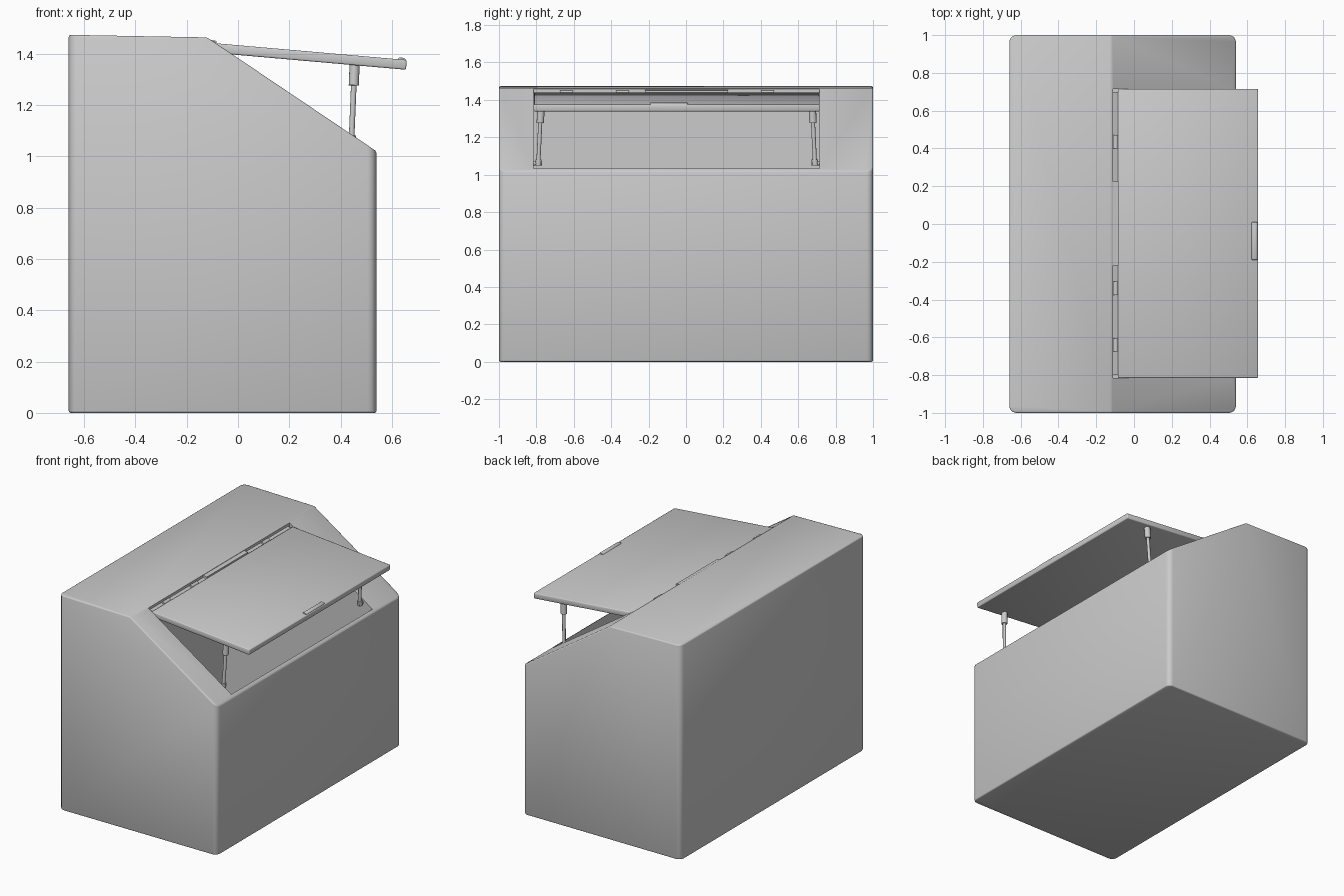
import bpy, bmesh, math
from mathutils import Vector

cube = bpy.data.objects.get("Cube")
if cube:
    bpy.data.objects.remove(cube, do_unlink=True)

grey = bpy.data.materials.new("plain grey")
grey.use_nodes = True
GREY = (0.6, 0.6, 0.6, 1)
grey.diffuse_color = GREY
grey.node_tree.nodes["Principled BSDF"].inputs["Base Color"].default_value = GREY


def finish(name, bm, angle=50):
    """Turn a bmesh into a smooth-shaded grey object."""
    bmesh.ops.recalc_face_normals(bm, faces=bm.faces)
    mesh = bpy.data.meshes.new(name)
    bm.to_mesh(mesh)
    bm.free()
    obj = bpy.data.objects.new(name, mesh)
    bpy.context.collection.objects.link(obj)
    mesh.materials.append(grey)
    smooth(obj, angle)
    return obj


def select(obj):
    bpy.ops.object.select_all(action='DESELECT')
    obj.select_set(True)
    bpy.context.view_layer.objects.active = obj


def smooth(obj, angle):
    select(obj)
    bpy.ops.object.shade_smooth_by_angle(angle=math.radians(angle))


def prism(profile, y0, y1):
    """Extrude an x-z profile along y."""
    bm = bmesh.new()
    face = bm.faces.new([bm.verts.new((x, y0, z)) for x, z in profile])
    moved = bmesh.ops.extrude_face_region(bm, geom=[face])["geom"]
    verts = [v for v in moved if isinstance(v, bmesh.types.BMVert)]
    bmesh.ops.translate(bm, verts=verts, vec=(0, y1 - y0, 0))
    bmesh.ops.recalc_face_normals(bm, faces=bm.faces)
    return bm


def bevel(bm, width, segments, rule=lambda e: True):
    edges = [e for e in bm.edges if rule(e)]
    bmesh.ops.bevel(bm, geom=edges, offset=width, segments=segments,
                    profile=0.5, affect='EDGES', clamp_overlap=True)


def rod(name, a, b, radius, sides=12):
    """Cylinder between two points."""
    a, b = Vector(a), Vector(b)
    bm = bmesh.new()
    bmesh.ops.create_cone(bm, cap_ends=True, segments=sides, radius1=radius,
                          radius2=radius, depth=(b - a).length)
    turn = (b - a).to_track_quat('Z', 'Y').to_matrix()
    bmesh.ops.rotate(bm, verts=bm.verts, matrix=turn, cent=(0, 0, 0))
    bmesh.ops.translate(bm, verts=bm.verts, vec=(a + b) / 2)
    return finish(name, bm)


def vertical(e):
    d = e.verts[0].co - e.verts[1].co
    return abs(d.z) > 0.9 * d.length


# Body with a sloping front and rounded upright corners
bm = prism([(-0.66, 0), (0.54, 0), (0.54, 1.02), (-0.12, 1.464), (-0.66, 1.474)], -1, 1)
bevel(bm, 0.035, 3, vertical)
bevel(bm, 0.008, 2, lambda e: len(e.link_faces) == 2 and e.calc_face_angle() > 0.5)
body = finish("body", bm)

# Hollow inside, open through the slope
bm = prism([(-0.61, 0.05), (0.52, 0.05), (0.52, 1.2), (0.3, 1.6),
            (-0.11, 1.6), (-0.11, 1.42), (-0.61, 1.42)], -0.815, 0.715)
cutter = finish("hollow_cutter", bm)
cutter.hide_render = True
cut = body.modifiers.new("hollow", 'BOOLEAN')
cut.operation = 'DIFFERENCE'
cut.solver = 'EXACT'
cut.object = cutter
select(body)
bpy.ops.object.modifier_apply(modifier=cut.name)
bpy.data.objects.remove(cutter, do_unlink=True)
smooth(body, 50)

# Raised lid
bm = prism([(-0.085, 1.403), (0.655, 1.338), (0.658, 1.376), (-0.085, 1.441)], -0.815, 0.715)
bevel(bm, 0.006, 2)
finish("lid", bm)

# Grip on the lid's front edge
bm = prism([(0.62, 1.375), (0.655, 1.372), (0.65, 1.384), (0.628, 1.386)], -0.19, 0.01)
bevel(bm, 0.003, 2)
finish("lid_grip", bm)

# Hinge strip, its middle plate and the knuckles
finish("hinge_strip", prism([(-0.115, 1.425), (-0.08, 1.405), (-0.08, 1.43), (-0.115, 1.442)],
                            -0.8, 0.7))
finish("hinge_plate", prism([(-0.115, 1.43), (-0.083, 1.42), (-0.083, 1.45), (-0.115, 1.456)],
                            -0.22, 0.225))
for i, y in enumerate((-0.64, -0.34, 0.435)):
    rod(f"hinge_knuckle_{i + 1}", (-0.097, y - 0.035, 1.436), (-0.097, y + 0.035, 1.436), 0.014)

# Gas struts: end brackets, rod and sleeve on both sides
for side, y, inward in (("right", -0.79, 1), ("left", 0.69, -1)):
    foot = Vector((0.442, y, 1.05))
    head = Vector((0.455, y + inward * 0.015, 1.365))
    rod(f"{side}_strut_rod", foot, head, 0.011)
    rod(f"{side}_strut_sleeve", foot.lerp(head, 0.72), head, 0.02)
    rod(f"{side}_strut_foot", foot, foot.lerp(head, 0.1), 0.017)
    rod(f"{side}_strut_pin", (0.442, y - inward * 0.03, 1.06), (0.442, y + inward * 0.02, 1.06), 0.01)
